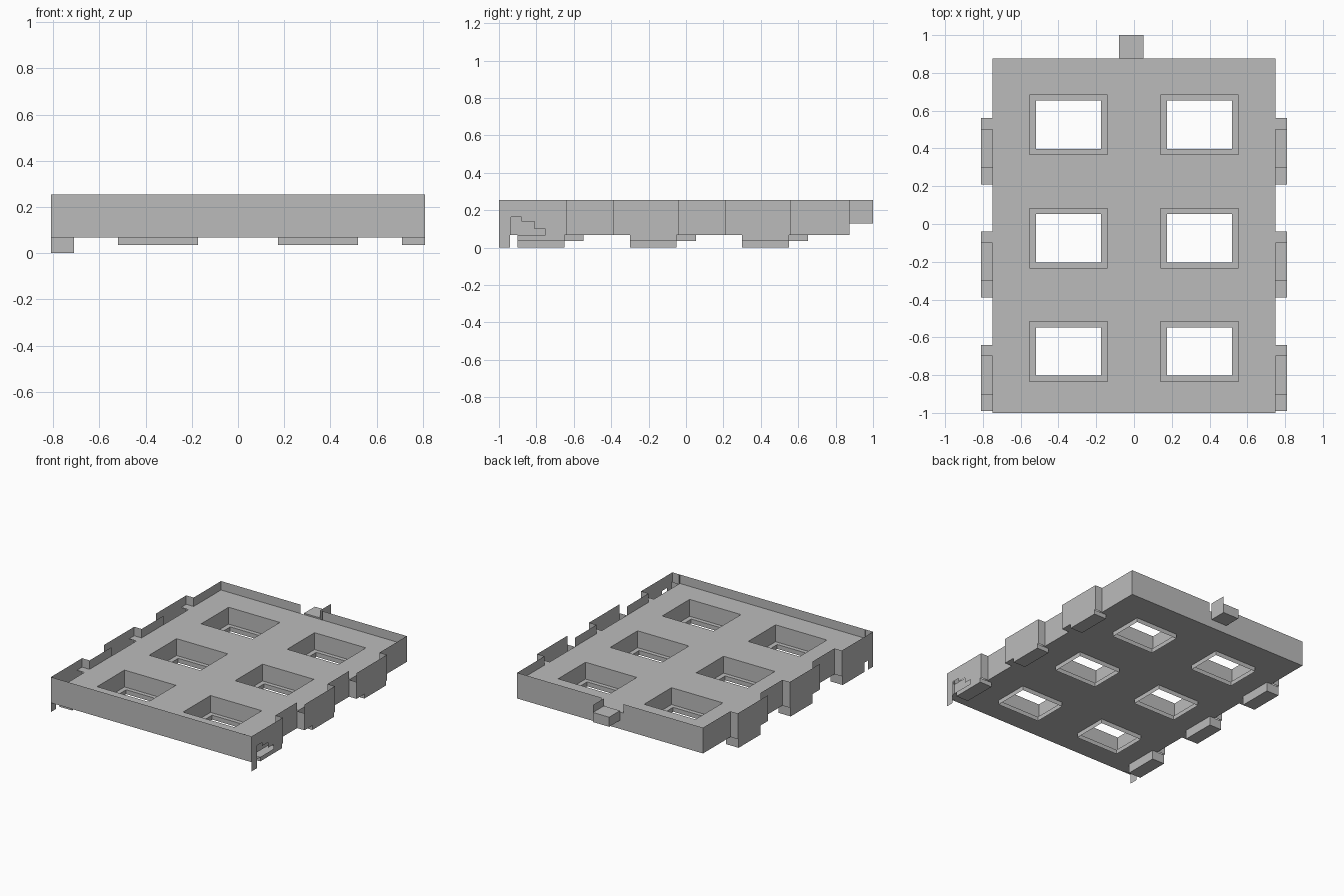
import bpy, bmesh

if "Cube" in bpy.data.objects:
    bpy.data.objects.remove(bpy.data.objects["Cube"])

gray = bpy.data.materials.new("plain gray")
gray.diffuse_color = (0.5, 0.5, 0.5, 1)
gray.use_nodes = True
gray.node_tree.nodes["Principled BSDF"].inputs["Base Color"].default_value = gray.diffuse_color

# Main levels and outlines
TOP, DECK, BASE, TUBE = 0.255, 0.19, 0.067, 0.035
XB, XO, YF, YB = 0.75, 0.81, -1.0, 0.875
CLIPS = [0.21, -0.39, -0.99]           # front end of each side clip
CLIP_LEN = 0.35
WELL_Y = [0.525, -0.075, -0.675]       # window centres


def rect(bm, lo, hi, sign=1):
    """Axis-aligned sheet between two corners; sign sets its normal direction."""
    k = min(range(3), key=lambda i: abs(hi[i] - lo[i]))
    a, b = (k + 1) % 3, (k + 2) % 3
    pts = []
    for u, v in ((0, 0), (1, 0), (1, 1), (0, 1)):
        p = list(lo)
        p[a] = (lo, hi)[u][a]
        p[b] = (lo, hi)[v][b]
        pts.append(bm.verts.new(p))
    bm.faces.new(pts if sign > 0 else pts[::-1])


def tube(bm, x0, x1, y0, y1, z0, z1, sign=1):
    """Four upright sheets around a rectangle."""
    rect(bm, (x0, y0, z0), (x0, y1, z1), -sign)
    rect(bm, (x1, y0, z0), (x1, y1, z1), sign)
    rect(bm, (x0, y0, z0), (x1, y0, z1), -sign)
    rect(bm, (x0, y1, z0), (x1, y1, z1), sign)


def plate(bm, z, hx, hy, sign):
    """Horizontal sheet with six rectangular openings of half size hx, hy."""
    xs = [-XB, -0.347 - hx, -0.347 + hx, 0.347 - hx, 0.347 + hx, XB]
    ys = [YF] + sorted(c + s * hy for c in WELL_Y for s in (-1, 1)) + [YB]
    for i in range(5):
        for j in range(len(ys) - 1):
            if not (i % 2 and j % 2):
                rect(bm, (xs[i], ys[j], z), (xs[i + 1], ys[j + 1], z), sign)


def finish(bm, name):
    bmesh.ops.remove_doubles(bm, verts=bm.verts, dist=1e-4)
    me = bpy.data.meshes.new(name)
    bm.to_mesh(me)
    bm.free()
    me.materials.append(gray)
    bpy.context.collection.objects.link(bpy.data.objects.new(name, me))


# Deck and underside
bm = bmesh.new()
plate(bm, DECK, 0.207, 0.158, 1)
finish(bm, "top_deck")
bm = bmesh.new()
plate(bm, BASE, 0.173, 0.128, -1)
finish(bm, "underside")

# Stepped window wells: wide pit above, narrower sleeve below
bm = bmesh.new()
for cx in (-0.347, 0.347):
    for cy in WELL_Y:
        tube(bm, cx - 0.207, cx + 0.207, cy - 0.158, cy + 0.158, BASE, DECK, -1)
        tube(bm, cx - 0.173, cx + 0.173, cy - 0.128, cy + 0.128, TUBE, BASE, -1)
finish(bm, "window_wells")

# Outer walls with a rim standing above the deck
bm = bmesh.new()
rect(bm, (-XO, YF, BASE), (XO, YF, TOP), -1)
rect(bm, (-XB, YB, BASE), (XB, YB, DECK))
rect(bm, (-XB, YB, DECK), (-0.11, YB, TOP))
rect(bm, (0.07, YB, DECK), (XB, YB, TOP))
for s in (-1, 1):
    rect(bm, (s * XB, YF, BASE), (s * XB, YB, DECK), s)
    ends = [YB] + [v for c in CLIPS for v in (c + CLIP_LEN, c)] + [YF]
    for hi, lo in zip(ends[::2], ends[1::2]):
        rect(bm, (s * XB, lo, DECK), (s * XB, hi, TOP), s)
finish(bm, "rim_walls")

# Side clips: open pockets whose foot reaches below the body
for s, foot, name in ((-1, 0.0, "left_clips"), (1, TUBE, "right_clips")):
    bm = bmesh.new()
    for y0 in CLIPS:
        y1, f0, f1 = y0 + CLIP_LEN, y0 + 0.09, y0 + 0.34
        if s > 0 and y0 == CLIPS[-1]:
            # stepped cut-out in the front right pocket
            cuts = [(y0, BASE), (-0.935, 0.165), (-0.88, 0.14),
                    (-0.81, 0.10), (-0.75, BASE), (y1, 0)]
            for (a, z), (b, _) in zip(cuts, cuts[1:]):
                rect(bm, (s * XO, a, z), (s * XO, b, TOP), s)
        else:
            rect(bm, (s * XO, y0, BASE), (s * XO, y1, TOP), s)
        for y, d in ((y0, -1), (y1, 1)):
            rect(bm, (s * XB, y, BASE), (s * XO, y, DECK if d < 0 else TOP), d)
        rect(bm, (s * XB, y0, BASE), (s * XO, f0, BASE), -1)
        rect(bm, (s * XB, y1 - 0.06, DECK), (s * XO, y1, DECK))
        xa, xb = sorted((s * 0.71, s * XO))
        tube(bm, xa, xb, f0, f1, foot, BASE)
        rect(bm, (xa, f0, foot), (xb, f1, foot), -1)
    # corner strip hanging from the front
    rect(bm, (s * XO, YF, 0), (s * XO, -0.94, BASE), s)
    rect(bm, (s * XO, YF, BASE), (s * XO, CLIPS[-1], TOP), s)
    finish(bm, name)

# Rear tongue with a small upright fin
bm = bmesh.new()
tube(bm, -0.08, 0.05, YB, 1.0, 0.13, 0.2)
rect(bm, (-0.08, YB, 0.2), (0.05, 1.0, 0.2))
rect(bm, (-0.08, YB, 0.13), (0.05, 1.0, 0.13), -1)
rect(bm, (0.05, YB, 0.2), (0.05, 1.0, TOP))
finish(bm, "rear_tongue")
